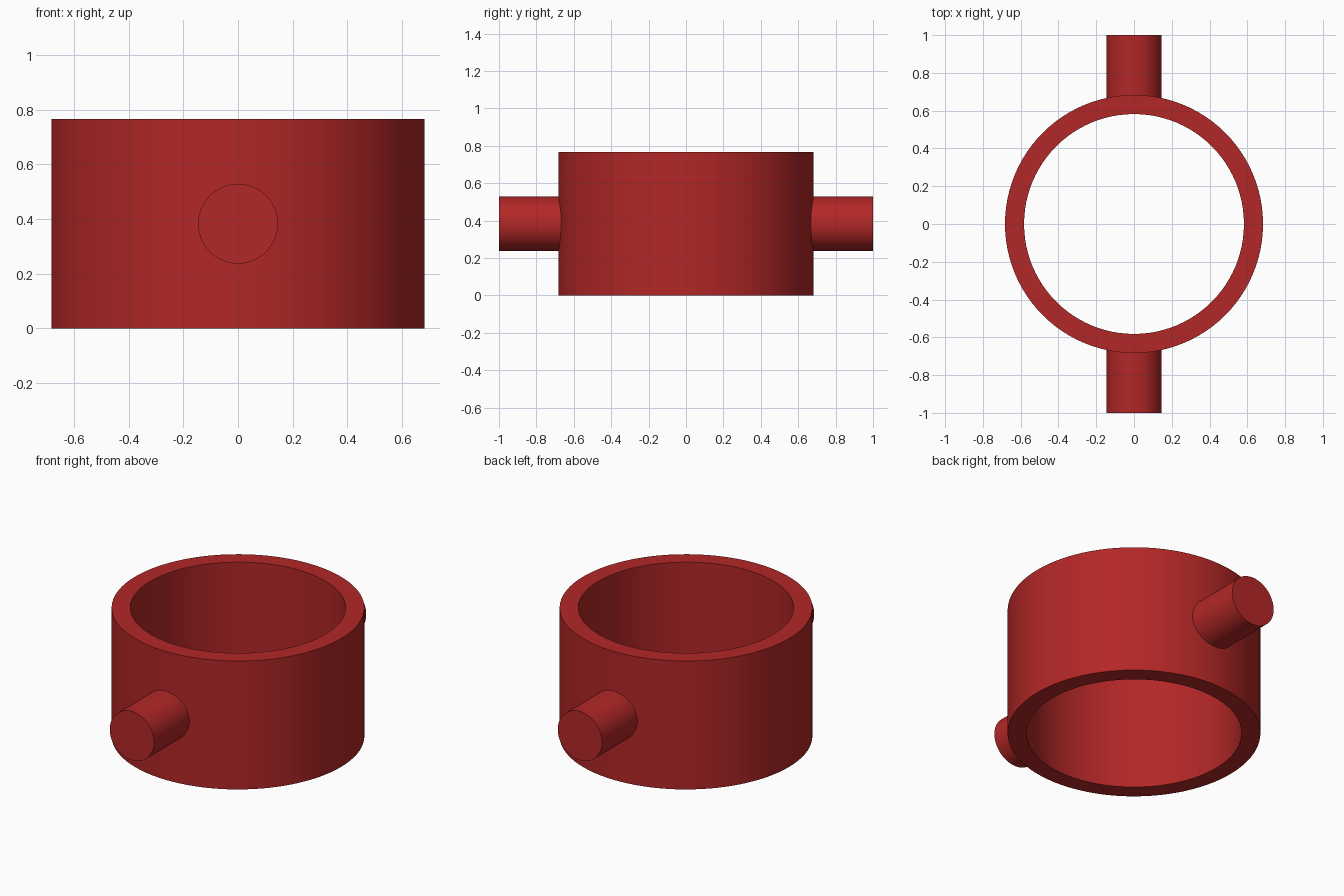
import bpy, bmesh, math
from mathutils import Matrix, Vector

if "Cube" in bpy.data.objects:
    bpy.data.objects.remove(bpy.data.objects["Cube"])

OUTER, INNER, HEIGHT = 0.683, 0.582, 0.766
PIN_RADIUS, PIN_START, PIN_END = 0.146, 0.625, 1.0

red = bpy.data.materials.new("red")
red.diffuse_color = (0.45, 0.02, 0.02, 1)
red.use_nodes = True
red.node_tree.nodes["Principled BSDF"].inputs["Base Color"].default_value = red.diffuse_color


def finish(bm, name):
    bmesh.ops.recalc_face_normals(bm, faces=bm.faces)
    mesh = bpy.data.meshes.new(name)
    bm.to_mesh(mesh)
    bm.free()
    mesh.materials.append(red)
    obj = bpy.data.objects.new(name, mesh)
    bpy.context.collection.objects.link(obj)
    bpy.ops.object.select_all(action='DESELECT')
    obj.select_set(True)
    bpy.context.view_layer.objects.active = obj
    bpy.ops.object.shade_smooth_by_angle(angle=math.radians(30))


# Collar: rectangular wall section spun around the vertical axis
bm = bmesh.new()
section = [(INNER, 0), (OUTER, 0), (OUTER, HEIGHT), (INNER, HEIGHT)]
verts = [bm.verts.new((r, 0, z)) for r, z in section]
edges = [bm.edges.new((verts[i], verts[(i + 1) % 4])) for i in range(4)]
bmesh.ops.spin(bm, geom=verts + edges, cent=(0, 0, 0), axis=(0, 0, 1),
               angle=math.tau, steps=96, use_merge=True)
bmesh.ops.remove_doubles(bm, verts=bm.verts, dist=1e-5)
finish(bm, "collar")

# Pivot pins: solid rods rooted inside the wall, front and back
for name, side in (("front_pin", -1), ("back_pin", 1)):
    bm = bmesh.new()
    place = (Matrix.Translation(Vector((0, side * (PIN_START + PIN_END) / 2, HEIGHT / 2)))
             @ Matrix.Rotation(math.pi / 2, 4, 'X'))
    bmesh.ops.create_cone(bm, cap_ends=True, segments=64, radius1=PIN_RADIUS,
                          radius2=PIN_RADIUS, depth=PIN_END - PIN_START, matrix=place)
    finish(bm, name)
